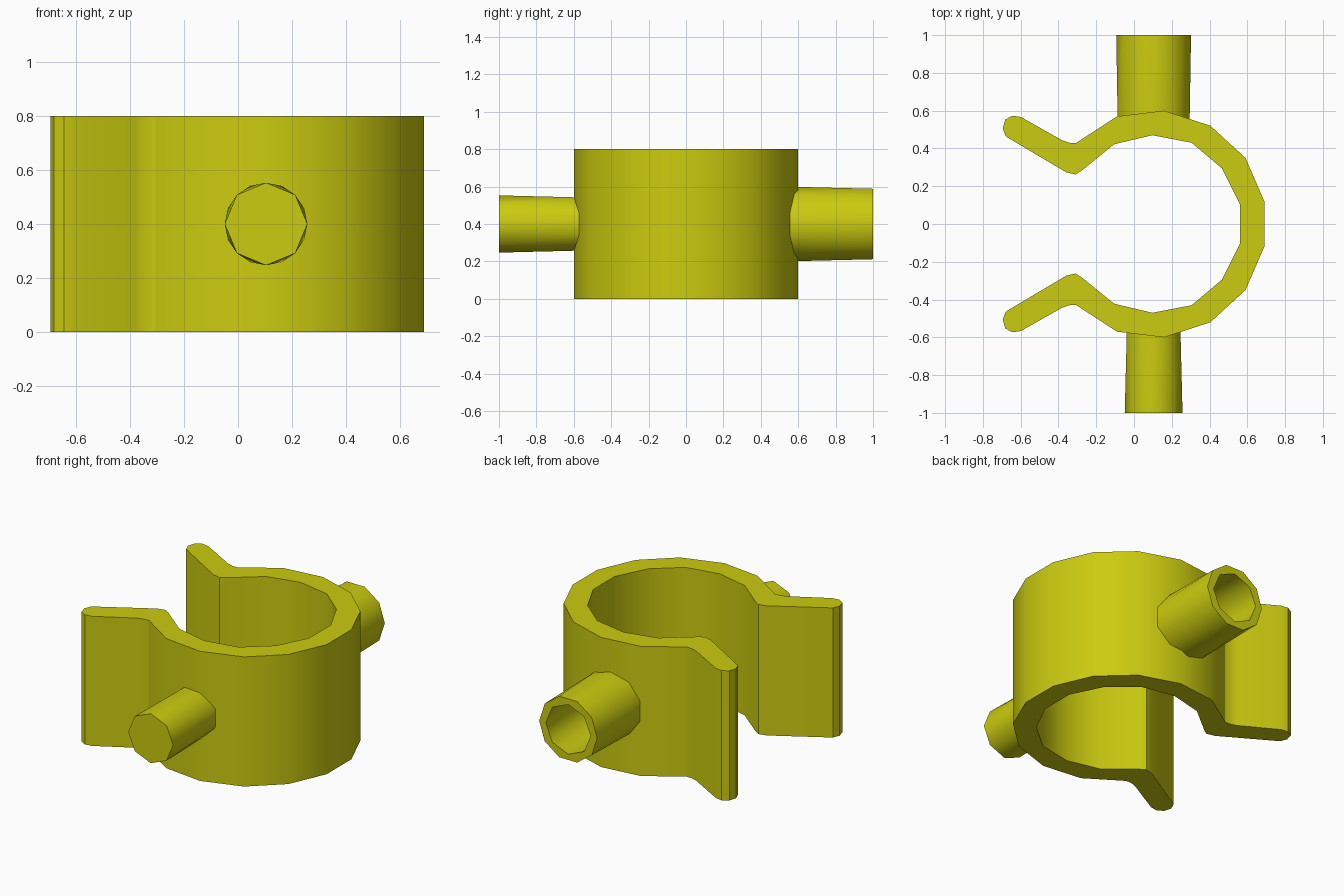
import bpy, bmesh, math

cube = bpy.data.objects.get("Cube")
if cube:
    bpy.data.objects.remove(cube, do_unlink=True)

yellow = bpy.data.materials.new("olive yellow")
yellow.use_nodes = True
yellow.diffuse_color = (0.60, 0.60, 0.005, 1)
yellow.node_tree.nodes["Principled BSDF"].inputs["Base Color"].default_value = (0.60, 0.60, 0.005, 1)

CX, CZ, HEIGHT = 0.104, 0.4, 0.8   # connector axis and clip height


def finish(bm, name):
    bmesh.ops.recalc_face_normals(bm, faces=bm.faces)
    mesh = bpy.data.meshes.new(name)
    bm.to_mesh(mesh)
    bm.free()
    mesh.materials.append(yellow)
    obj = bpy.data.objects.new(name, mesh)
    bpy.context.collection.objects.link(obj)
    bpy.ops.object.select_all(action="DESELECT")
    obj.select_set(True)
    bpy.context.view_layer.objects.active = obj
    bpy.ops.object.shade_smooth_by_angle(angle=math.radians(30))
    return obj


def ring(bm, radius, sides, y, turn):
    """Polygon of vertices around the connector axis, turned by a fraction of a side."""
    angles = [2 * math.pi * (i + turn) / sides for i in range(sides)]
    return [bm.verts.new((CX + radius * math.cos(a), y, CZ + radius * math.sin(a)))
            for a in angles]


def twisted_wall(bm, a, b):
    """Triangles between ring a and ring b, which is turned by half a side."""
    n = len(a)
    for i in range(n):
        j = (i + 1) % n
        bm.faces.new((a[i], a[j], b[i]))
        bm.faces.new((a[j], b[j], b[i]))


def loop_edges(bm, verts):
    return [bm.edges.get((verts[i - 1], verts[i])) for i in range(len(verts))]


# Open clip: half outline mirrored across y = 0, then extruded upward
outer = [(0.69, 0.12), (0.59, 0.35), (0.405, 0.52), (0.16, 0.60), (-0.09, 0.57),
         (-0.305, 0.43), (-0.34, 0.43), (-0.38, 0.443), (-0.60, 0.567),
         (-0.645, 0.573), (-0.682, 0.552), (-0.695, 0.505), (-0.678, 0.463)]
inner = [(-0.36, 0.274), (-0.31, 0.262), (-0.28, 0.28), (-0.105, 0.422),
         (0.097, 0.47), (0.305, 0.43), (0.465, 0.295), (0.56, 0.105)]
half = outer + inner
outline = half + [(x, -y) for x, y in reversed(half)]
bm = bmesh.new()
base = bm.faces.new([bm.verts.new((x, y, 0)) for x, y in outline])
top = bmesh.ops.extrude_face_region(bm, geom=[base], use_keep_orig=True)
bmesh.ops.translate(bm, vec=(0, 0, HEIGHT),
                    verts=[v for v in top["geom"] if isinstance(v, bmesh.types.BMVert)])
finish(bm, "clip_body")

# Solid front peg
bm = bmesh.new()
tip = ring(bm, 0.153, 8, -1.0, 0)
root = ring(bm, 0.153, 8, -0.54, 0.5)
twisted_wall(bm, tip, root)
bm.faces.new(tip)
bm.faces.new(root)
finish(bm, "front_peg")

# Hollow back socket
bm = bmesh.new()
rim = ring(bm, 0.198, 10, 1.0, 0)
root = ring(bm, 0.20, 10, 0.53, 0.5)
mouth = ring(bm, 0.153, 8, 1.0, 0)
bottom = ring(bm, 0.153, 8, 0.58, 0.5)
twisted_wall(bm, rim, root)
twisted_wall(bm, mouth, bottom)
bm.faces.new(root)
bm.faces.new(bottom)
bmesh.ops.triangle_fill(bm, use_beauty=True,
                        edges=loop_edges(bm, rim) + loop_edges(bm, mouth))
finish(bm, "back_socket")
